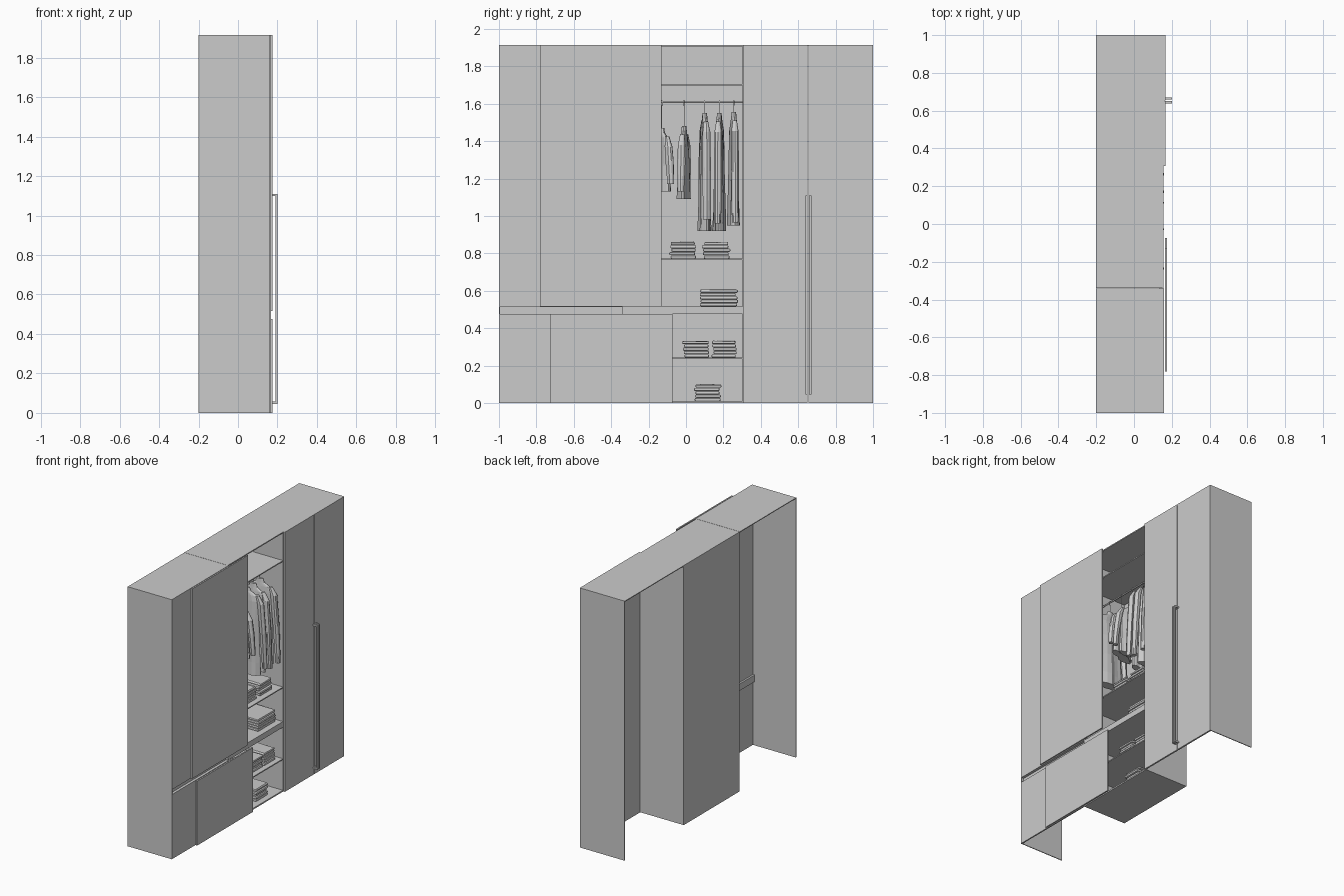
import bpy, bmesh, math, random
from mathutils import Matrix, Vector

if "Cube" in bpy.data.objects:
    bpy.data.objects.remove(bpy.data.objects["Cube"])

random.seed(4)
H = 1.915


def box(name, x0, x1, y0, y1, z0, z1, bevel=0):
    bm = bmesh.new()
    bmesh.ops.create_cube(bm, size=1)
    for v in bm.verts:
        v.co = ((x0 + x1) / 2 + v.co.x * (x1 - x0),
                (y0 + y1) / 2 + v.co.y * (y1 - y0),
                (z0 + z1) / 2 + v.co.z * (z1 - z0))
    if bevel:
        bmesh.ops.bevel(bm, geom=bm.edges[:], offset=bevel, segments=2, affect='EDGES', profile=0.5)
    return finish(name, bm)


def finish(name, bm):
    me = bpy.data.meshes.new(name)
    bmesh.ops.recalc_face_normals(bm, faces=bm.faces[:])
    bm.to_mesh(me)
    bm.free()
    ob = bpy.data.objects.new(name, me)
    bpy.context.collection.objects.link(ob)
    return ob


def tube(name, pts, radius, loc=(0, 0, 0), rot=0):
    cu = bpy.data.curves.new(name, 'CURVE')
    cu.dimensions = '3D'
    cu.bevel_depth = radius
    cu.bevel_resolution = 1
    cu.use_fill_caps = True
    sp = cu.splines.new('POLY')
    sp.points.add(len(pts) - 1)
    for p, co in zip(sp.points, pts):
        p.co = (*co, 1)
    ob = bpy.data.objects.new(name, cu)
    ob.location = loc
    ob.rotation_euler.z = rot
    bpy.context.collection.objects.link(ob)
    return ob


def loft(bm, rings, n=14, fold=0.0):
    """Loft elliptical rings (z, centre x, half width, half depth) with cloth folds."""
    prev, ph = None, random.uniform(0, 6)
    for i, (z, cx, w, d) in enumerate(rings):
        k = fold * i / (len(rings) - 1)
        ring = []
        for j in range(n):
            a = 2 * math.pi * j / n
            r = 1 + k * math.sin(5 * a + ph) + random.uniform(-k, k) * 0.3
            ring.append(bm.verts.new((cx + w * math.cos(a), d * r * math.sin(a), z)))
        if prev:
            for j in range(n):
                bm.faces.new((prev[j], prev[(j + 1) % n], ring[(j + 1) % n], ring[j]))
        else:
            bm.faces.new(ring)
        prev = ring
    bm.faces.new(prev)


# Outer shell: open-backed side bays around the closed centre cabinet
box("left_side", -0.2, 0.16, -1, -0.994, 0, H)
box("right_side", -0.2, 0.165, 0.994, 1, 0, H)
box("left_top", -0.2, 0.16, -1, -0.342, H - 0.006, H)
box("right_top", -0.2, 0.165, 0.312, 1, H - 0.006, H)

# Centre cabinet
box("centre_back", -0.2, -0.194, -0.34, 0.312, 0, H)
box("centre_left_wall", -0.2, 0.155, -0.34, -0.332, 0, H)
box("centre_right_wall", -0.2, 0.155, 0.303, 0.312, 0, H)
for name, z0, z1 in (("floor", 0, 0.01), ("low_shelf", 0.235, 0.243),
                     ("thick_shelf", 0.475, 0.517), ("mid_shelf", 0.764, 0.772),
                     ("hat_shelf", 1.697, 1.705), ("centre_top", H - 0.008, H)):
    box(name, -0.195, 0.155, -0.335, 0.305, z0, z1)

# Left fronts with recessed grip channel, plus two sliding doors
box("upper_left_front", 0.15, 0.16, -1, -0.34, 0.515, H)
box("lower_left_front", 0.15, 0.16, -1, -0.34, 0, 0.475)
box("channel_back", 0.135, 0.14, -0.996, -0.34, 0.47, 0.52)
box("channel_top", 0.135, 0.16, -0.996, -0.34, 0.513, 0.519)
box("channel_bottom", 0.135, 0.16, -0.996, -0.34, 0.471, 0.477)
box("upper_sliding_door", 0.164, 0.174, -0.78, -0.13, 0.515, H)
box("lower_sliding_door", 0.164, 0.174, -0.725, -0.073, 0, 0.475)

# Right hinged doors and their long handles
for name, y0, y1, hy in (("inner", 0.307, 0.6495, 0.644), ("outer", 0.6545, 1, 0.664)):
    box(name + "_door", 0.155, 0.167, y0, y1, 0, H)
    box(name + "_handle_bar", 0.19, 0.2, hy - 0.006, hy + 0.006, 0.045, 1.11)
    for z in (0.045, 1.098):
        box(name + "_handle_post", 0.165, 0.195, hy - 0.006, hy + 0.006, z, z + 0.012)

# Hanging rod
tube("hanging_rod", [(0, -0.335, 1.61), (0, 0.305, 1.61)], 0.006)


def shirt(y, top, hem, rot, sleeve):
    """Shirt hanging on the rod, shoulders running front to back."""
    bm = bmesh.new()
    L = top - hem
    loft(bm, [(top, 0, 0.025, 0.012), (top - 0.025, 0, 0.035, 0.014),
              (top - 0.05, 0, 0.085, 0.016), (top - 0.09, 0, 0.108, 0.02),
              (top - L * 0.35, 0, 0.1, 0.024), (top - L * 0.6, 0, 0.1, 0.026),
              (top - L * 0.85, 0, 0.108, 0.028), (hem, 0, 0.11, 0.03)], 18, 0.3)
    for s in (-1, 1):
        e = top - 0.05 - sleeve
        loft(bm, [(top - 0.045, s * 0.085, 0.012, 0.012), (top - 0.1, s * 0.11, 0.024, 0.02),
                  (top - 0.05 - sleeve * 0.5, s * 0.128, 0.022, 0.022),
                  (e + 0.05, s * 0.14, 0.018, 0.019), (e, s * 0.142, 0.018, 0.017)], 10, 0.25)
    ob = finish("hanging_shirt", bm)
    ob.location.y = y
    ob.rotation_euler.z = rot
    # Hanger: neck, then a hook over the rod
    pts = [(0, 0, top - 0.02), (0, 0, 1.585), (0.009, 0, 1.597)]
    pts += [(0.009 * math.cos(a), 0, 1.61 + 0.009 * math.sin(a)) for a in (0, 0.8, 1.6, 2.4, 3.1)]
    tube("hanger_hook", pts, 0.002, (0, y, 0), rot)
    tube("hanger_arms", [(-0.09, 0, top - 0.06), (0, 0, top - 0.01), (0.09, 0, top - 0.06)],
         0.003, (0, y, 0), rot)


for args in ((-0.25, 1.53, 0.95, 0.1, 0.5), (-0.13, 1.47, 1.13, 0.35, 0.25),
             (-0.01, 1.48, 1.09, -0.12, 0.3), (0.1, 1.55, 0.92, 0.08, 0.52),
             (0.178, 1.55, 0.92, -0.06, 0.54), (0.256, 1.555, 0.95, 0.05, 0.54)):
    shirt(*args)


def stack(y0, y1, z, height=0.09, n=5):
    """Folded clothes piled with small offsets and a rumpled top."""
    t = height / n
    for i in range(n):
        a, b, c = (random.uniform(-0.007, 0.007) for _ in range(3))
        ob = box("folded_cloth", -0.1 + c, 0.115 + c, y0 + 0.006 + a, y1 - 0.006 + b,
                 z + i * t, z + (i + 1) * t - 0.001, 0.006)
        for v in ob.data.vertices:
            if i == n - 1 and v.co.z > z + height - 0.006:
                v.co.z += random.uniform(-0.004, 0.002)


for y0, y1, z in ((-0.09, 0.055, 0.772), (0.085, 0.237, 0.772), (0.07, 0.278, 0.517),
                  (-0.02, 0.123, 0.243), (0.135, 0.277, 0.243), (0.04, 0.19, 0.01)):
    stack(y0, y1, z)
